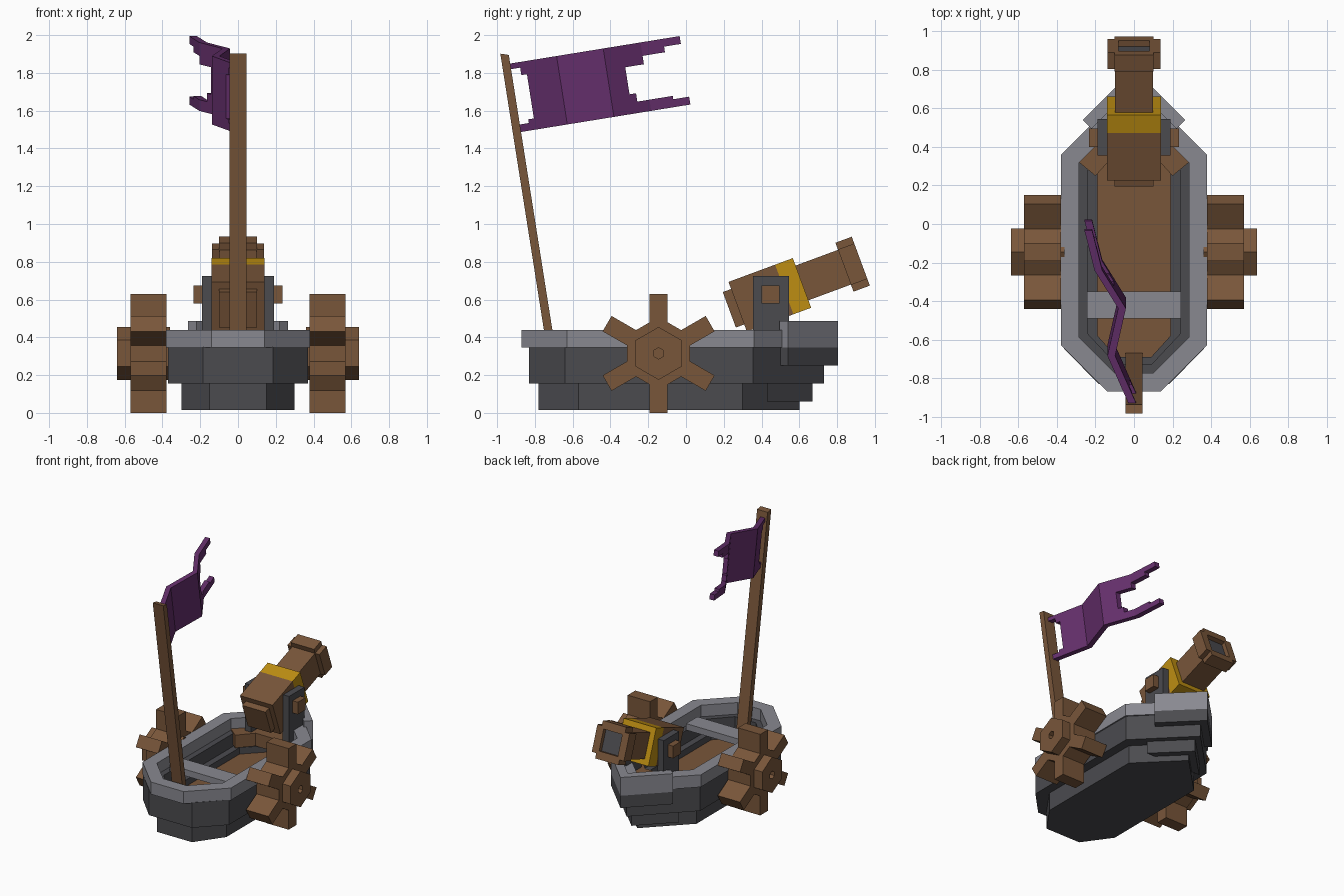
import bpy, bmesh, math
from mathutils import Matrix, Vector

if "Cube" in bpy.data.objects:
    bpy.data.objects.remove(bpy.data.objects["Cube"])


def material(name, rgb):
    m = bpy.data.materials.new(name)
    m.diffuse_color = (*rgb, 1)
    m.use_nodes = True
    m.node_tree.nodes["Principled BSDF"].inputs["Base Color"].default_value = m.diffuse_color
    return m


WOOD = material("brown wood", (0.19, 0.093, 0.042))
DARK = material("dark grey", (0.07, 0.07, 0.078))
LIGHT = material("light grey", (0.25, 0.25, 0.28))
PURPLE = material("purple cloth", (0.127, 0.028, 0.147))
GOLD = material("gold", (0.51, 0.27, 0.006))


def finish(name, bm, mat):
    bmesh.ops.recalc_face_normals(bm, faces=bm.faces)
    me = bpy.data.meshes.new(name)
    bm.to_mesh(me)
    bm.free()
    me.materials.append(mat)
    ob = bpy.data.objects.new(name, me)
    bpy.context.collection.objects.link(ob)
    return ob


def place(p, t, axis):
    return (p[0], p[1], t) if axis == 'z' else (t, p[0], p[1])


def prism(name, pts, a, b, mat, axis='z', hole=None):
    """Extrude an outline from a to b, with an optional hole of equal point count."""
    bm = bmesh.new()
    loops = [[[bm.verts.new(place(p, t, axis)) for p in o] for t in (a, b)]
             for o in ([pts, hole] if hole else [pts])]
    n = len(pts)
    for lo, hi in loops:
        for i in range(n):
            j = (i + 1) % n
            bm.faces.new((lo[i], lo[j], hi[j], hi[i]))
    for k in (0, 1):
        if hole:
            o, h = loops[0][k], loops[1][k]
            for i in range(n):
                j = (i + 1) % n
                bm.faces.new((o[i], o[j], h[j], h[i]))
        else:
            bm.faces.new(loops[0][k])
    return finish(name, bm, mat)


def box(name, lo, hi, mat, frame=Matrix.Identity(4)):
    lo, hi = Vector(lo), Vector(hi)
    bm = bmesh.new()
    bmesh.ops.create_cube(bm, size=1, matrix=frame @ Matrix.Translation((lo + hi) / 2)
                          @ Matrix.Diagonal((*(hi - lo), 1)))
    return finish(name, bm, mat)


def hull(w, bow_side, bow, stern_side, stern_w, stern):
    right = [(w, bow_side), (w, stern_side), (stern_w, stern)]
    return [(0, bow)] + right + [(-x, y) for x, y in reversed(right)]


def hexagon(cy, cz, r):
    return [(cy + r * math.sin(i * math.pi / 3), cz + r * math.cos(i * math.pi / 3))
            for i in range(6)]


# Hull layers
prism("lower_hull", hull(.30, .30, .60, -.57, .15, -.78), .015, .16, DARK)
prism("mid_hull", hull(.37, .355, .73, -.64, .185, -.83), .155, .35, DARK,
      hole=hull(.24, .31, .55, -.57, .09, -.73))
prism("inner_ledge", hull(.25, .31, .56, -.57, .1, -.74), .16, .25, DARK,
      hole=hull(.19, .29, .48, -.58, .09, -.69))
prism("rim", hull(.38, .36, .74, -.63, .14, -.87), .345, .44, LIGHT,
      hole=hull(.285, .32, .60, -.59, .10, -.775))
prism("floor", hull(.24, .31, .55, -.57, .09, -.73), .15, .20, WOOD)
prism("bow_deck", [(.285, .32), (0, .60), (-.285, .32), (-.20, .25),
                   (-.10, .36), (.10, .36), (.20, .25)], .26, .36, WOOD)
prism("cross_plank", [(-.245, -.49), (.245, -.49), (.245, -.35), (-.245, -.35)],
      .35, .40, LIGHT)

# Stepped bow
prism("bow_step", [(.24, .43), (0, .67), (-.24, .43)], .06, .16, DARK)
chevron = [(0, .805), (.265, .54), (.22, .495), (0, .715), (-.22, .495), (-.265, .54)]
prism("bow_guard_lower", chevron, .25, .345, DARK)
prism("bow_guard_upper", chevron, .345, .487, LIGHT)

# Paddle wheels
CY, CZ = -.145, .315
wheel = []
for i in range(6):
    a = i * math.pi / 3
    for side, rad in ((-.047, .165), (-.047, .315), (.047, .315), (.047, .165)):
        wheel.append((CY + rad * math.sin(a) + side * math.cos(a),
                      CZ + rad * math.cos(a) - side * math.sin(a)))
for s, tag in ((1, "right"), (-1, "left")):
    prism("paddle_wheel_" + tag, wheel, s * .378, s * .57, WOOD, 'x')
    prism("wheel_hub_" + tag, hexagon(CY, CZ, .14), s * .36, s * .64, WOOD, 'x',
          hole=hexagon(CY, CZ, .03))

# Cannon mount
for s, tag in ((1, "right"), (-1, "left")):
    x0, x1 = sorted((s * .135, s * .19))
    box("cannon_bracket_" + tag, (x0, .355, .25), (x1, .545, .725), DARK)
    x0, x1 = sorted((s * .13, s * .235))
    box("trunnion_" + tag, (x0, .40, .58), (x1, .495, .675), WOOD)

# Cannon, laid along a tilted axis
F = Matrix.Translation((0, .614, .688)) @ Matrix.Rotation(math.radians(20.3), 4, 'X')
box("cannon_breech", (-.10, -.41, -.10), (.10, -.36, .10), WOOD, F)
box("cannon_body", (-.14, -.363, -.14), (.14, -.10, .14), WOOD, F)
box("cannon_band", (-.14, -.10, -.14), (.14, 0, .14), GOLD, F)
box("cannon_barrel", (-.098, 0, -.098), (.098, .295, .098), WOOD, F)
box("cannon_bore", (-.08, .295, -.08), (.08, .30, .08), DARK, F)
for s, tag in ((1, "a"), (-1, "b")):
    z0, z1 = sorted((s * .08, s * .138))
    box("muzzle_bar_level_" + tag, (-.10, .24, z0), (.10, .332, z1), WOOD, F)
    box("muzzle_bar_upright_" + tag, (z0, .24, -.10), (z1, .332, .10), WOOD, F)

# Flag pole, leaning over the stern
prism("flag_pole", [(-.713, .19), (-.668, .19), (-.938, 1.895), (-.983, 1.902)],
      -.045, .045, WOOD, 'x')

# Flag: strips of cloth following a folded path
FOLDS = [(-.02, 0), (.25, -.118), (.5, -.062), (.70, -.185), (.92, -.24)]


def fold_x(u):
    for (u0, x0), (u1, x1) in zip(FOLDS, FOLDS[1:]):
        if u <= u1:
            return x0 + (x1 - x0) * (u - u0) / (u1 - u0)
    return FOLDS[-1][1]


H = .367
strips = [(-.01, .05, 0, .04), (-.01, .05, H - .03, H),
          (.05, .08, 0, .06), (.05, .08, H - .07, H),
          (.08, .25, 0, H), (.25, .50, 0, H), (.50, .60, 0, H),
          (.60, .635, 0, .105), (.60, .70, .25, H),
          (.635, .70, 0, .06), (.70, .825, 0, .06), (.825, .91, 0, .042),
          (.70, .82, .295, H), (.82, .91, .325, H)]
bm = bmesh.new()
for u0, u1, v0, v1 in strips:
    vs = []
    for dx in (-.02, .02):
        for u, v in ((u0, v0), (u1, v0), (u1, v1), (u0, v1)):
            vs.append(bm.verts.new((fold_x(u) + dx, -.875 + .987 * u - .155 * v,
                                    1.487 + .16 * u + .987 * v)))
    for f in ((0, 1, 2, 3), (4, 5, 6, 7), (0, 1, 5, 4), (1, 2, 6, 5),
              (2, 3, 7, 6), (3, 0, 4, 7)):
        bm.faces.new([vs[i] for i in f])
finish("flag", bm, PURPLE)
